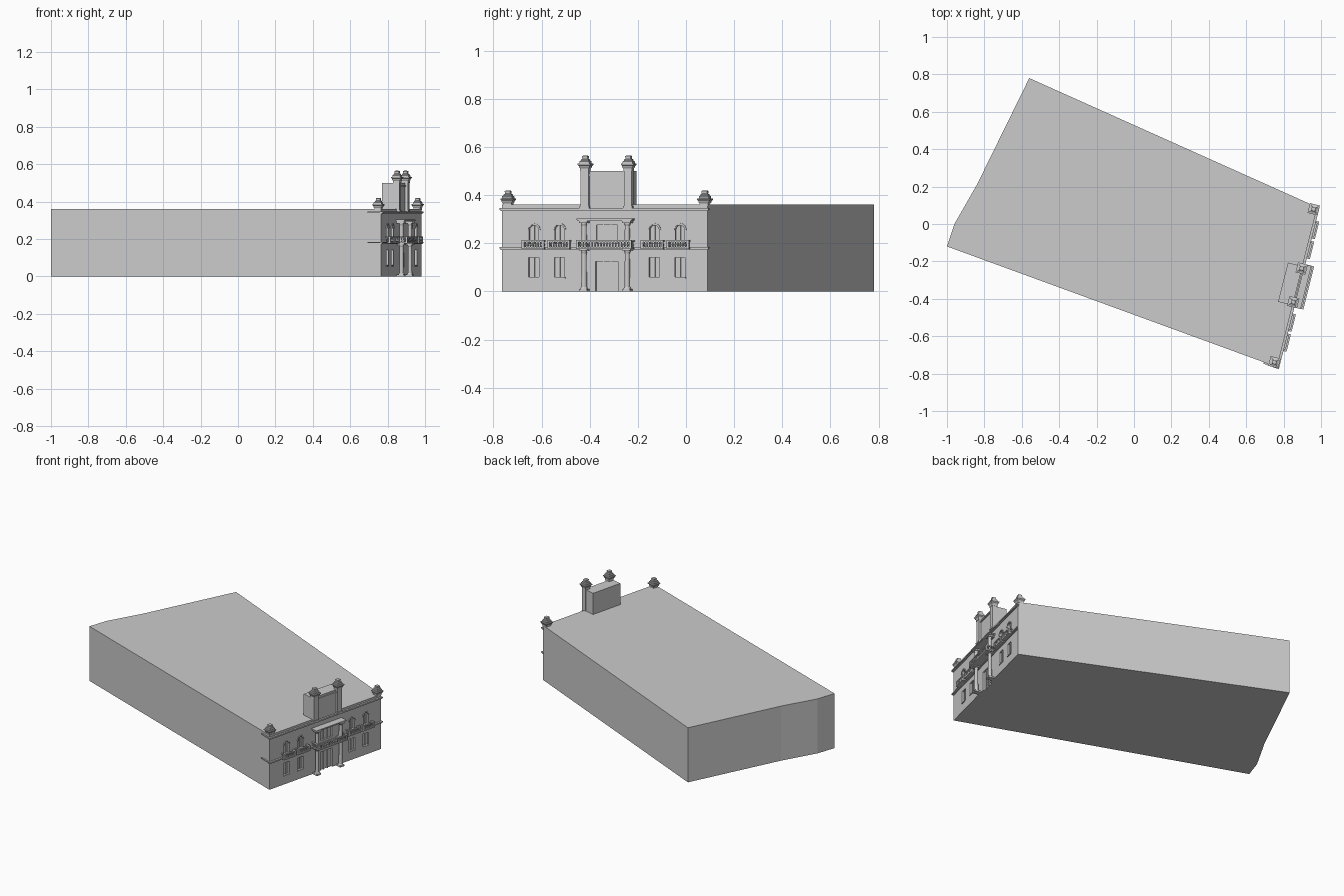
import bpy, bmesh, math
from mathutils import Matrix, Vector

if "Cube" in bpy.data.objects:
    bpy.data.objects.remove(bpy.data.objects["Cube"])

# Facade frame: local x runs along the facade, local -y points outward
A, B = Vector((0.765, -0.765, 0)), Vector((0.98, 0.09, 0))
L = (B - A).length
FACADE = Matrix.Translation(A) @ Matrix.Rotation(math.atan2(B.y - A.y, B.x - A.x), 4, 'Z')


def finish(name, bm, matrix=FACADE):
    bmesh.ops.recalc_face_normals(bm, faces=bm.faces)
    me = bpy.data.meshes.new(name)
    bm.to_mesh(me)
    bm.free()
    ob = bpy.data.objects.new(name, me)
    bpy.context.collection.objects.link(ob)
    ob.matrix_world = matrix
    return ob


def box(bm, u0, u1, v0, v1, z0, z1):
    """Box in facade coordinates; v is the distance outward."""
    m = Matrix.Translation(((u0 + u1) / 2, -(v0 + v1) / 2, (z0 + z1) / 2)) \
        @ Matrix.Diagonal((u1 - u0, v1 - v0, z1 - z0, 1))
    bmesh.ops.create_cube(bm, size=1, matrix=m)


def prism(bm, pts, axis, lo, hi):
    """Extrude a 2D outline along local y (u,z outline) or z (x,y outline)."""
    rings = []
    for h in (lo, hi):
        rings.append([bm.verts.new((p, h, q) if axis == 'y' else (p, q, h)) for p, q in pts])
    a, b = rings
    bm.faces.new(a)
    bm.faces.new(b[::-1])
    for i in range(len(a)):
        j = (i + 1) % len(a)
        bm.faces.new((a[i], a[j], b[j], b[i]))


def turned(bm, u, v, z, profile, sides):
    """Stacked rings from (radius, height) pairs; four sides are face aligned."""
    k = math.sqrt(2) if sides == 4 else 1
    rings = []
    for r, h in profile:
        rings.append([bm.verts.new((u + k * r * math.cos((i + .5) * math.tau / sides),
                                    -v + k * r * math.sin((i + .5) * math.tau / sides), z + h))
                      for i in range(sides)])
    for a, b in zip(rings, rings[1:]):
        for i in range(sides):
            j = (i + 1) % sides
            bm.faces.new((a[i], a[j], b[j], b[i]))
    bm.faces.new(rings[0][::-1])
    bm.faces.new(rings[-1])


def arch(u, w, z0, z1, n=8):
    r = w / 2
    return [(u - r, z0), (u + r, z0)] + [
        (u + r * math.cos(math.pi * i / n), z1 - r + r * math.sin(math.pi * i / n))
        for i in range(n + 1)]


# Main building block
bm = bmesh.new()
prism(bm, [(-1, -.12), A.xy, B.xy, (-.56, .78), (-.84, .21), (-.96, 0)], 'z', 0, .36)
body = finish("building_body", bm, Matrix())

# Shallow window and door recesses
WINDOWS = (.137, .247, .653, .763)
MID = .45
bm = bmesh.new()
for u in WINDOWS:
    box(bm, u - .022, u + .022, -.012, .05, .06, .14)
    prism(bm, arch(u, .04, .20, .275), 'y', -.05, .012)
box(bm, MID - .048, MID + .048, -.012, .05, -.02, .125)
box(bm, MID - .045, MID + .045, -.012, .05, .20, .275)
cutter = finish("window_cutter", bm)
cutter.hide_render = True
mod = body.modifiers.new("recesses", 'BOOLEAN')
mod.object = cutter
mod.operation = 'DIFFERENCE'
mod.solver = 'EXACT'
bpy.context.view_layer.update()
bpy.context.view_layer.objects.active = body
bpy.ops.object.modifier_apply(modifier=mod.name)
bpy.data.objects.remove(cutter)

# Window surrounds: arch hoods, sills and glazing bars
bm = bmesh.new()
for u in WINDOWS:
    out, inn = arch(u, .056, .25, .284)[2:], arch(u, .044, .25, .278)[2:]
    prism(bm, out + inn[::-1], 'y', -.005, .001)
    box(bm, u - .025, u + .025, -.001, .004, .054, .059)
    box(bm, u - .0015, u + .0015, -.012, -.006, .06, .14)
    box(bm, u - .0015, u + .0015, -.012, -.006, .20, .274)
for x in (-.016, .016):
    box(bm, MID + x - .0015, MID + x + .0015, -.012, -.006, 0, .125)
    box(bm, MID + x - .0015, MID + x + .0015, -.012, -.006, .20, .275)
finish("window_trim", bm)

# Cornices, with returns along the front side wall
bm = bmesh.new()
for z, t in ((.178, .007), (.338, .008)):
    box(bm, -.008, L + .006, -.005, .012, z, z + t)
    box(bm, -.004, L + .003, -.005, .007, z - .005, z)
finish("facade_cornices", bm)
bm = bmesh.new()
for z, t in ((.178, .007), (.338, .008)):
    box(bm, -.075, .004, -.008, .008, z, z + t)
side = Vector((1.77, -.645))
finish("side_cornice_returns", bm,
       Matrix.Translation(A) @ Matrix.Rotation(math.atan2(side.y, side.x), 4, 'Z'))

# Balconies: slab, balusters, rail and end posts
BALUSTER = [(.002, 0), (.0042, .008), (.002, .017), (.003, .022)]
bm = bmesh.new()


def balcony(u0, u1, depth, count):
    box(bm, u0, u1, 0, depth, .176, .185)
    box(bm, u0, u1, depth - .01, depth, .206, .213)
    for u in (u0, u1 - .01):
        box(bm, u, u + .01, depth - .01, depth, .185, .206)
        box(bm, u, u + .01, 0, depth - .01, .207, .212)
        for k in range(1, int(depth / .014)):
            turned(bm, u + .005, depth - .005 - k * .014, .185, BALUSTER, 6)
    for i in range(1, count):
        turned(bm, u0 + .005 + (u1 - u0 - .01) * i / count, depth - .005, .185, BALUSTER, 6)


for s in (.092, .202, .602, .712):
    balcony(s, s + .096, .029, 8)
balcony(.333, .570, .061, 18)
finish("balconies", bm)

# Two-storey entrance columns and the lintel above
bm = bmesh.new()
for u in (.358, .543):
    for z, h in ((0, .178), (.185, .108)):
        box(bm, u - .017, u + .017, 0, .04, z, z + .009)
        turned(bm, u, .023, z + .009, [(.016, 0), (.014, .006), (.012, .01), (.010, h - .03),
                                      (.013, h - .022), (.013, h - .018), (.016, h - .009)], 12)
        box(bm, u - .018, u + .018, 0, .042, z + h - .009, z + h)
box(bm, .335, .566, 0, .043, .293, .297)
box(bm, .332, .569, 0, .046, .297, .303)
finish("entrance_columns", bm)

# Central attic block with pilasters and moulding
bm = bmesh.new()
box(bm, .34, .556, -.08, 0, .355, .50)
box(bm, .34, .556, -.01, .006, .480, .487)
for u in (.358, .543):
    box(bm, u - .017, u + .017, -.015, .015, .345, .505)
    box(bm, u - .020, u + .020, -.018, .018, .345, .355)
finish("attic", bm)

# Square stepped finials on the corners and attic
FINIAL = [(.018, 0), (.018, .010), (.022, .016), (.022, .020), (.027, .026), (.027, .031),
          (.021, .032), (.021, .040), (.016, .043), (.016, .048), (.011, .051), (.012, .062),
          (.006, .065)]
bm = bmesh.new()
for u, v, z in ((.022, -.02, .355), (.866, -.016, .355), (.358, -.001, .50), (.543, -.001, .50)):
    turned(bm, u, v, z, FINIAL, 4)
finish("finials", bm)
